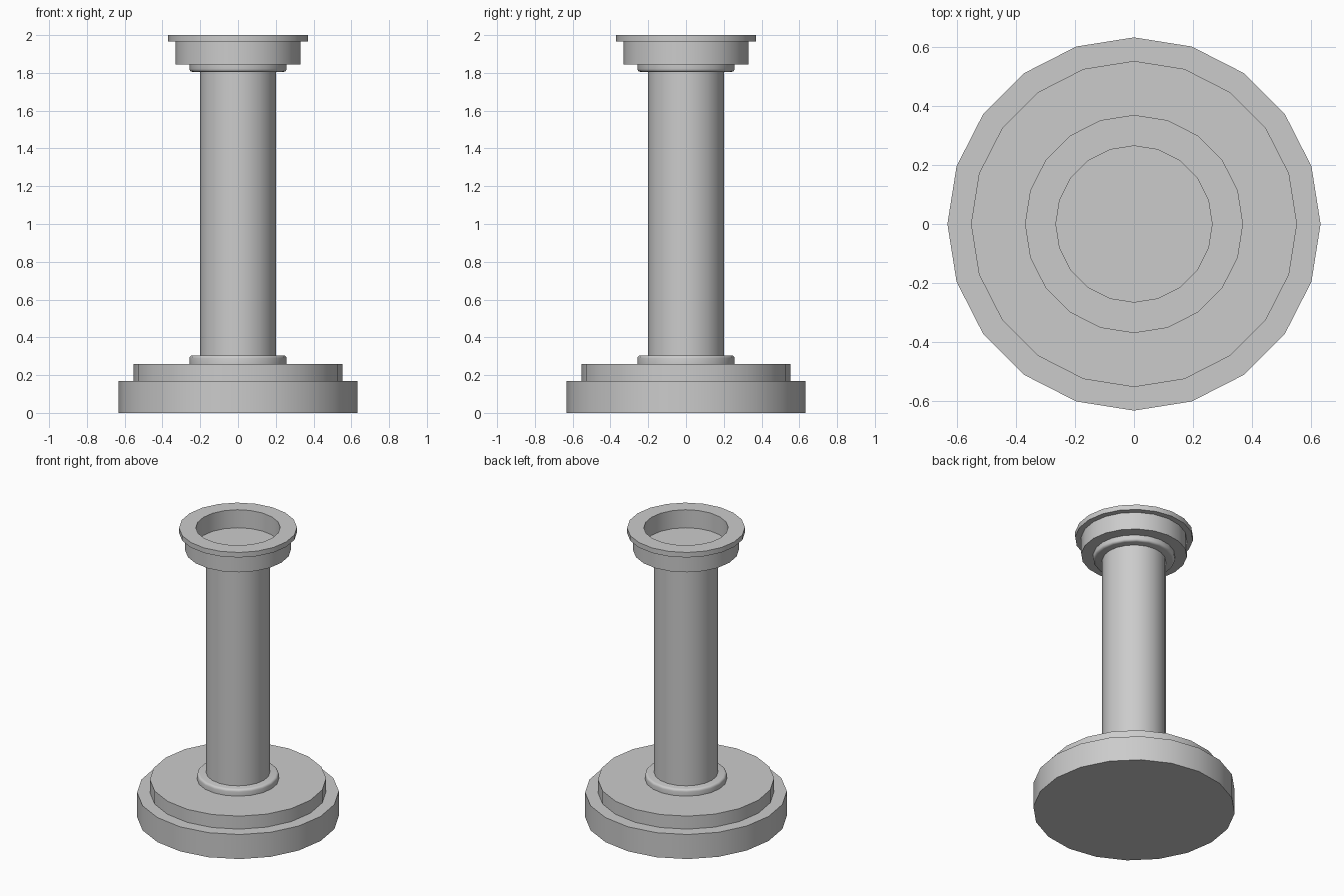
import bpy, bmesh, math

if "Cube" in bpy.data.objects:
    bpy.data.objects.remove(bpy.data.objects["Cube"])

SIDES = 20


def lathe(name, profile):
    """Closed turned solid: (radius, z) rings joined by quads, capped at both ends."""
    bm = bmesh.new()
    rings = []
    for r, z in profile:
        rings.append([bm.verts.new((r * math.cos(math.tau * i / SIDES),
                                    r * math.sin(math.tau * i / SIDES), z))
                      for i in range(SIDES)])
    for a, b in zip(rings, rings[1:]):
        for i in range(SIDES):
            j = (i + 1) % SIDES
            bm.faces.new((a[i], a[j], b[j], b[i]))
    bm.faces.new(rings[0][::-1])
    bm.faces.new(rings[-1])
    bmesh.ops.recalc_face_normals(bm, faces=bm.faces[:])
    mesh = bpy.data.meshes.new(name)
    bm.to_mesh(mesh)
    bm.free()
    obj = bpy.data.objects.new(name, mesh)
    bpy.context.collection.objects.link(obj)
    bpy.ops.object.select_all(action='DESELECT')
    obj.select_set(True)
    bpy.context.view_layer.objects.active = obj
    bpy.ops.object.shade_smooth_by_angle(angle=math.radians(35))
    return obj


def collar(name, z_flat, z_round, radius=0.257, bevel=0.016):
    """Thin ring whose z_round edge is rounded over."""
    s = 1 if z_round > z_flat else -1
    arc = [(radius - bevel * (1 - math.cos(t)), z_round - s * bevel * (1 - math.sin(t)))
           for t in (k * math.pi / 6 for k in range(4))]
    return lathe(name, [(radius, z_flat)] + arc)


# Stepped base
lathe("base", [(0.633, 0.0), (0.633, 0.17)])
lathe("base_step", [(0.553, 0.17), (0.553, 0.26)])

# Column with a rounded collar at each end
collar("lower_collar", 0.26, 0.305)
lathe("column", [(0.2, 0.26), (0.2, 1.845)])
collar("upper_collar", 1.845, 1.805)

# Hollow cup with a flared lip
lathe("cup", [(0.332, 1.845), (0.332, 1.965), (0.37, 1.965), (0.37, 2.0),
              (0.265, 2.0), (0.265, 1.875)])
